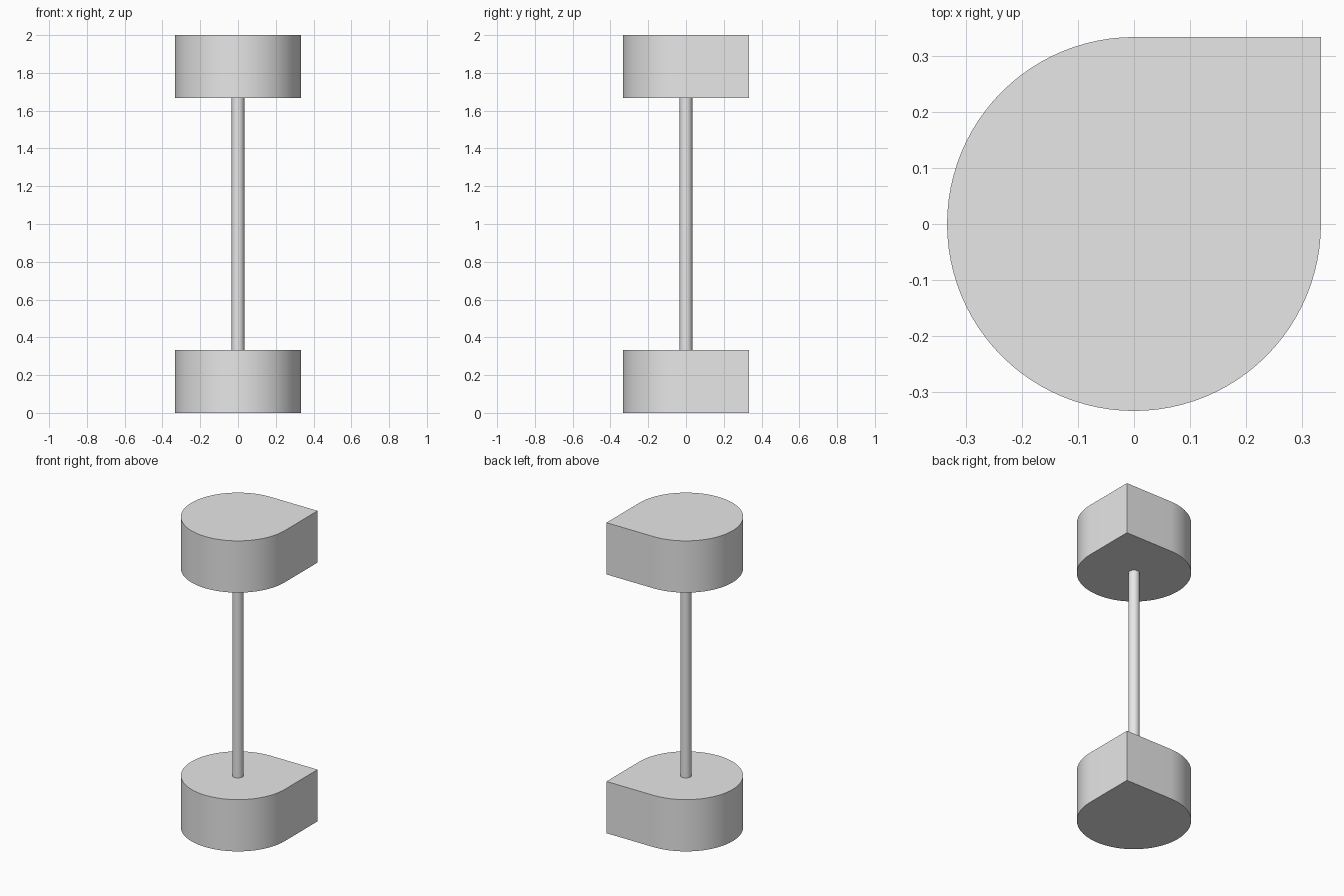
import bpy
import bmesh
from math import cos, sin, pi, radians

cube = bpy.data.objects.get("Cube")
if cube:
    bpy.data.objects.remove(cube, do_unlink=True)

R = 1 / 3          # block radius and height
ROD_R = R / 10

# Single grey material
grey = bpy.data.materials.new("light_grey")
grey.use_nodes = True
grey.diffuse_color = (0.8, 0.8, 0.8, 1)
grey.node_tree.nodes["Principled BSDF"].inputs["Base Color"].default_value = (0.8, 0.8, 0.8, 1)


def extrude_profile(name, points, z0, z1):
    """Closed prism from a counter-clockwise outline."""
    bm = bmesh.new()
    base = bm.faces.new([bm.verts.new((x, y, z0)) for x, y in points])
    geom = bmesh.ops.extrude_face_region(bm, geom=[base], use_keep_orig=True)["geom"]
    top = [v for v in geom if isinstance(v, bmesh.types.BMVert)]
    bmesh.ops.translate(bm, verts=top, vec=(0, 0, z1 - z0))
    bmesh.ops.recalc_face_normals(bm, faces=bm.faces)
    mesh = bpy.data.meshes.new(name)
    bm.to_mesh(mesh)
    bm.free()
    mesh.materials.append(grey)
    obj = bpy.data.objects.new(name, mesh)
    bpy.context.collection.objects.link(obj)
    bpy.ops.object.select_all(action="DESELECT")
    obj.select_set(True)
    bpy.context.view_layer.objects.active = obj
    bpy.ops.object.shade_smooth_by_angle(angle=radians(30))
    return obj


def arc(radius, start, end, steps):
    return [(radius * cos(start + (end - start) * i / steps),
             radius * sin(start + (end - start) * i / steps)) for i in range(steps + 1)]


# Teardrop outline: three quarters of a circle closed by a square corner
teardrop = arc(R, pi / 2, 2 * pi, 72) + [(R, R)]

extrude_profile("lower_block", teardrop, 0, R)
extrude_profile("upper_block", teardrop, 2 - R, 2)

# Rod joining the blocks
extrude_profile("connecting_rod", arc(ROD_R, 0, 2 * pi, 48)[:-1], R, 2 - R)
